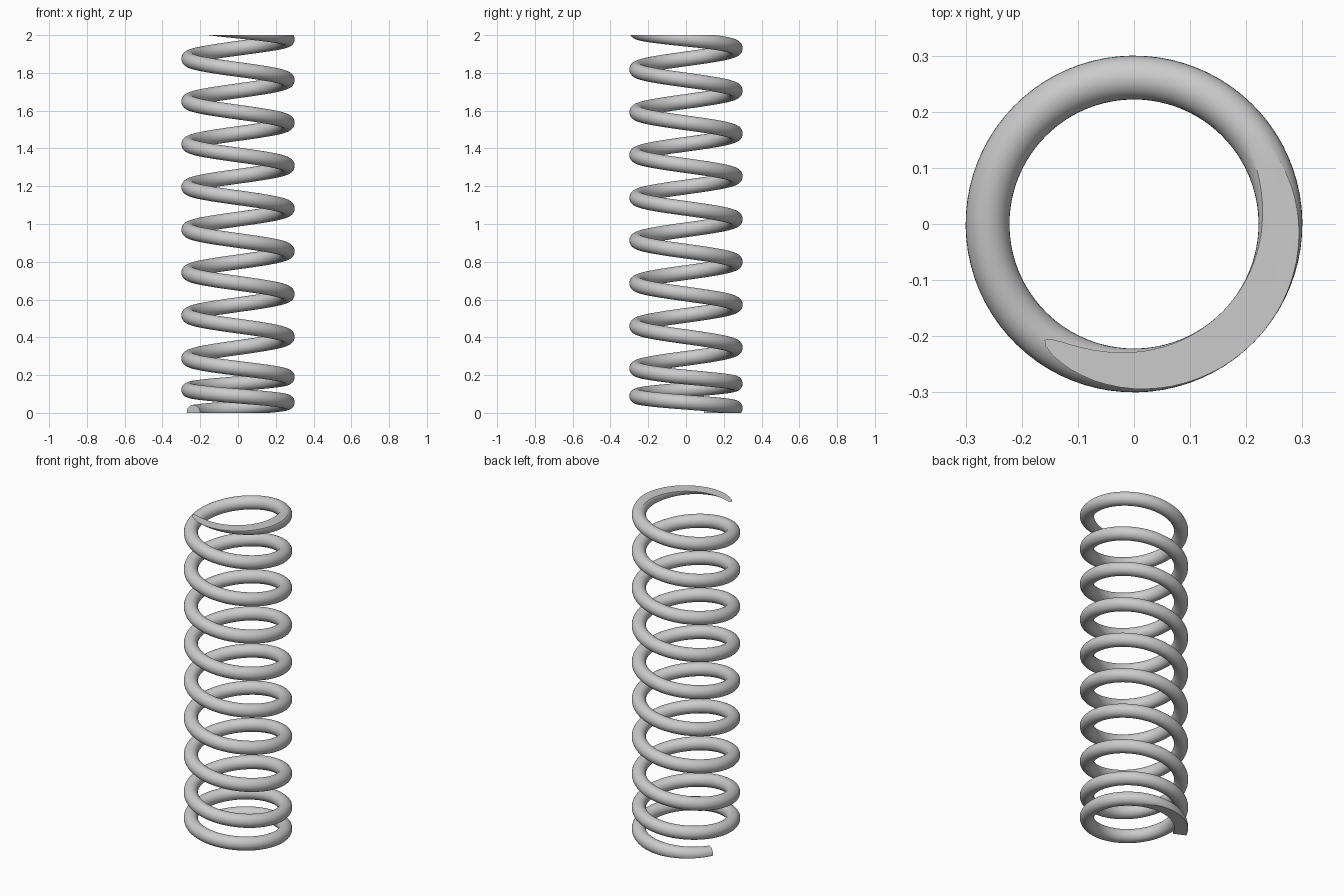
import bpy, bmesh
from math import pi, cos, sin
from mathutils import Vector

if "Cube" in bpy.data.objects:
    bpy.data.objects.remove(bpy.data.objects["Cube"])

COIL_R, WIRE_R = 0.261, 0.039
SIDES, STEPS = 32, 80            # wire sides, segments per turn
T0, T1 = -0.43, 9.40             # turns, counted clockwise from +x

# Height of the wire centre against turns: tighter pitch at both ends
KNOTS = [(-0.6, -0.016), (-0.43, 0.003), (-0.25, 0.026), (0, 0.056), (1, 0.188),
         (1.25, 0.235), (1.5, 0.288), (2, 0.403), (8, 1.762), (8.85, 1.953),
         (9.36, 2.04), (9.7, 2.10)]


def raw_height(t):
    for (a, za), (b, zb) in zip(KNOTS, KNOTS[1:]):
        if t <= b:
            return za + (zb - za) * (t - a) / (b - a)
    return KNOTS[-1][1]


def centre(t):
    z = sum(raw_height(t + k * 0.02) for k in range(-5, 6)) / 11
    return Vector((COIL_R * cos(2 * pi * t), -COIL_R * sin(2 * pi * t), z))


# Wire swept along the helix
bm = bmesh.new()
rings = []
count = int((T1 - T0) * STEPS)
for i in range(count + 1):
    t = T0 + (T1 - T0) * i / count
    c = centre(t)
    tangent = (centre(t + 0.002) - centre(t - 0.002)).normalized()
    out = Vector((c.x, c.y, 0)).normalized()
    up = tangent.cross(out).normalized()
    rings.append([bm.verts.new(c + WIRE_R * (out * cos(a) + up * sin(a)))
                  for a in (2 * pi * k / SIDES for k in range(SIDES))])
for r, s in zip(rings, rings[1:]):
    for k in range(SIDES):
        n = (k + 1) % SIDES
        bm.faces.new((r[k], r[n], s[n], s[k]))
bm.faces.new(rings[0][::-1])
bm.faces.new(rings[-1])

# Ground flat ends at z = 0 and z = 2
for z, direction in ((0, -1), (2, 1)):
    geom = bm.verts[:] + bm.edges[:] + bm.faces[:]
    bmesh.ops.bisect_plane(bm, geom=geom, dist=1e-6, plane_co=(0, 0, z),
                           plane_no=(0, 0, direction), clear_outer=True)
    rim = [e for e in bm.edges if e.is_boundary]
    bmesh.ops.holes_fill(bm, edges=rim, sides=0)
bmesh.ops.recalc_face_normals(bm, faces=bm.faces[:])

mesh = bpy.data.meshes.new("coil_spring")
bm.to_mesh(mesh)
bm.free()
spring = bpy.data.objects.new("coil_spring", mesh)
bpy.context.collection.objects.link(spring)
bpy.context.view_layer.objects.active = spring
spring.select_set(True)
bpy.ops.object.shade_smooth_by_angle(angle=pi / 6)
